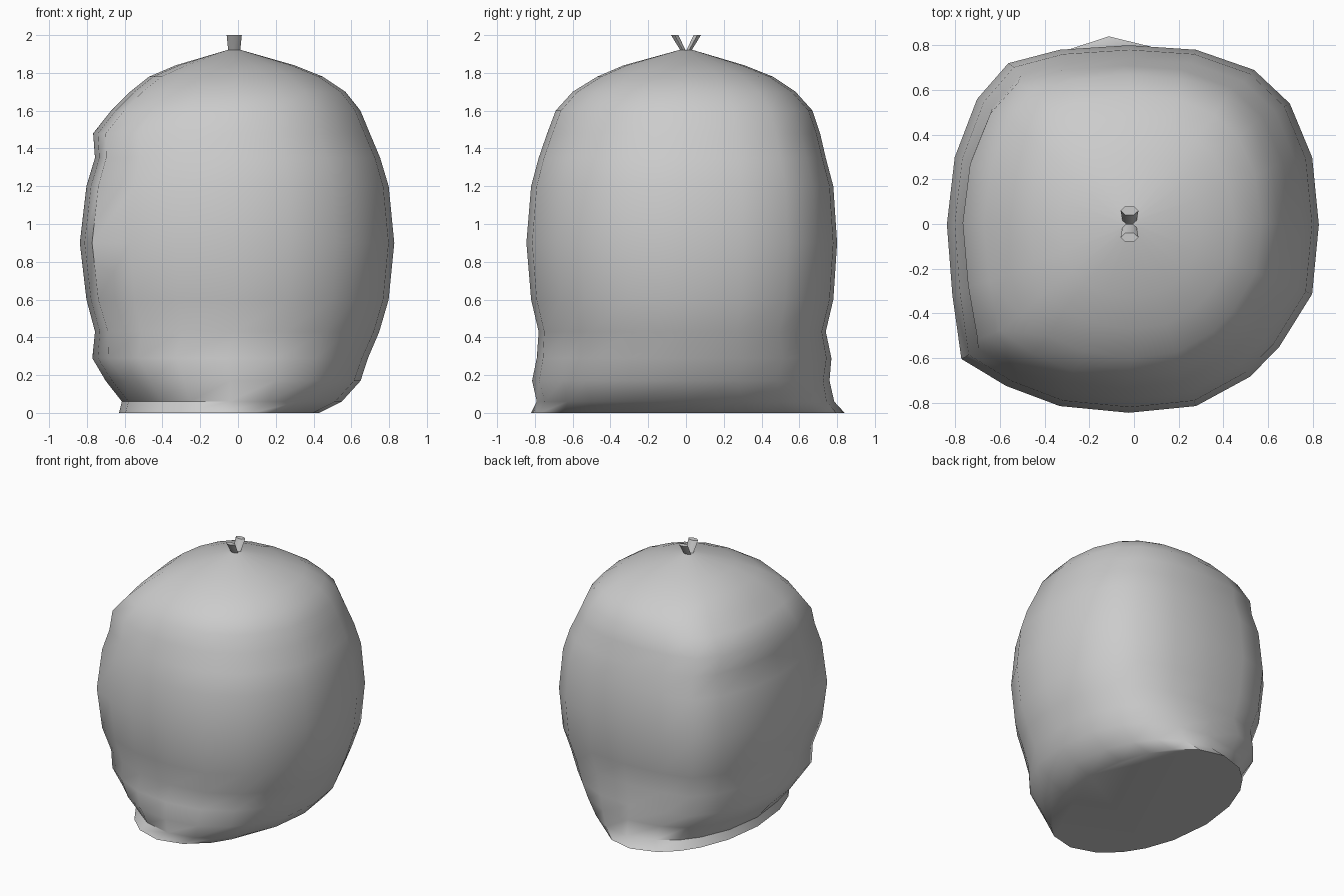
import bpy, bmesh, math
from mathutils import Vector

if "Cube" in bpy.data.objects:
    bpy.data.objects.remove(bpy.data.objects["Cube"])

# Plan outline at the widest height (rounded square with one fuller corner)
OUTLINE = [(.83, 0), (.8, .3), (.7, .54), (.54, .69), (.28, .78), (-.02, .8),
           (-.33, .78), (-.56, .72), (-.7, .56), (-.8, .3), (-.835, 0), (-.81, -.32),
           (-.77, -.6), (-.57, -.72), (-.33, -.81), (-.02, -.84), (.28, -.81),
           (.52, -.68), (.65, -.55), (.8, -.31)]

# Height, x min, x max, y min, y max, roundness (0 = outline, 1 = ellipse)
RINGS = [(0, -.63, .43, -.82, .84, 1),
         (.06, -.615, .55, -.79, .785, .9),
         (.17, -.7, .65, -.815, .76, .6),
         (.29, -.77, .69, -.79, .77, .3),
         (.43, -.755, .75, -.78, .74, .1),
         (.6, -.8, .8, -.82, .78, 0),
         (.9, -.835, .83, -.845, .8, 0),
         (1.2, -.8, .8, -.82, .78, 0),
         (1.35, -.755, .755, -.78, .74, 0),
         (1.48, -.765, .7, -.735, .71, .1),
         (1.6, -.67, .65, -.69, .67, .2),
         (1.7, -.57, .57, -.6, .58, .3),
         (1.78, -.47, .45, -.47, .46, .5),
         (1.84, -.33, .3, -.33, .31, .8),
         (1.92, -.06, .02, -.04, .04, 1)]


def make_object(name, bm, angle):
    bmesh.ops.recalc_face_normals(bm, faces=bm.faces)
    mesh = bpy.data.meshes.new(name)
    bm.to_mesh(mesh)
    bm.free()
    ob = bpy.data.objects.new(name, mesh)
    bpy.context.collection.objects.link(ob)
    bpy.ops.object.select_all(action='DESELECT')
    ob.select_set(True)
    bpy.context.view_layer.objects.active = ob
    bpy.ops.object.shade_smooth_by_angle(angle=math.radians(angle))
    return ob


def loft(bm, rings):
    loops = [[bm.verts.new(p) for p in ring] for ring in rings]
    n = len(loops[0])
    for a, b in zip(loops, loops[1:]):
        for i in range(n):
            j = (i + 1) % n
            bm.faces.new((a[i], a[j], b[j], b[i]))
    bm.faces.new(loops[0][::-1])
    bm.faces.new(loops[-1])


def body_ring(z, x0, x1, y0, y1, roundness):
    cx, cy = (x0 + x1) / 2, (y0 + y1) / 2
    hx, hy = (x1 - x0) / 2, (y1 - y0) / 2
    ring = []
    for x, y in OUTLINE:
        p = Vector((x / .8325, (y + .02) / .82))
        p = p.lerp(p.normalized(), roundness)
        ring.append((cx + p.x * hx, cy + p.y * hy, z))
    return ring


# Rounded body with a flat, off-centre foot
bm = bmesh.new()
loft(bm, [body_ring(*r) for r in RINGS])
make_object("body", bm, 50)

# Two small prongs in a V on the top
for side, label in ((-1, "front"), (1, "back")):
    bm = bmesh.new()
    rings = []
    for z, y, rx, ry in ((1.9, .005, .03, .015), (2, .06, .04, .022)):
        rings.append([(-.02 + rx * math.cos(k * math.pi / 3),
                       side * y + ry * math.sin(k * math.pi / 3), z) for k in range(6)])
    loft(bm, rings)
    make_object(label + "_stem_prong", bm, 40)
